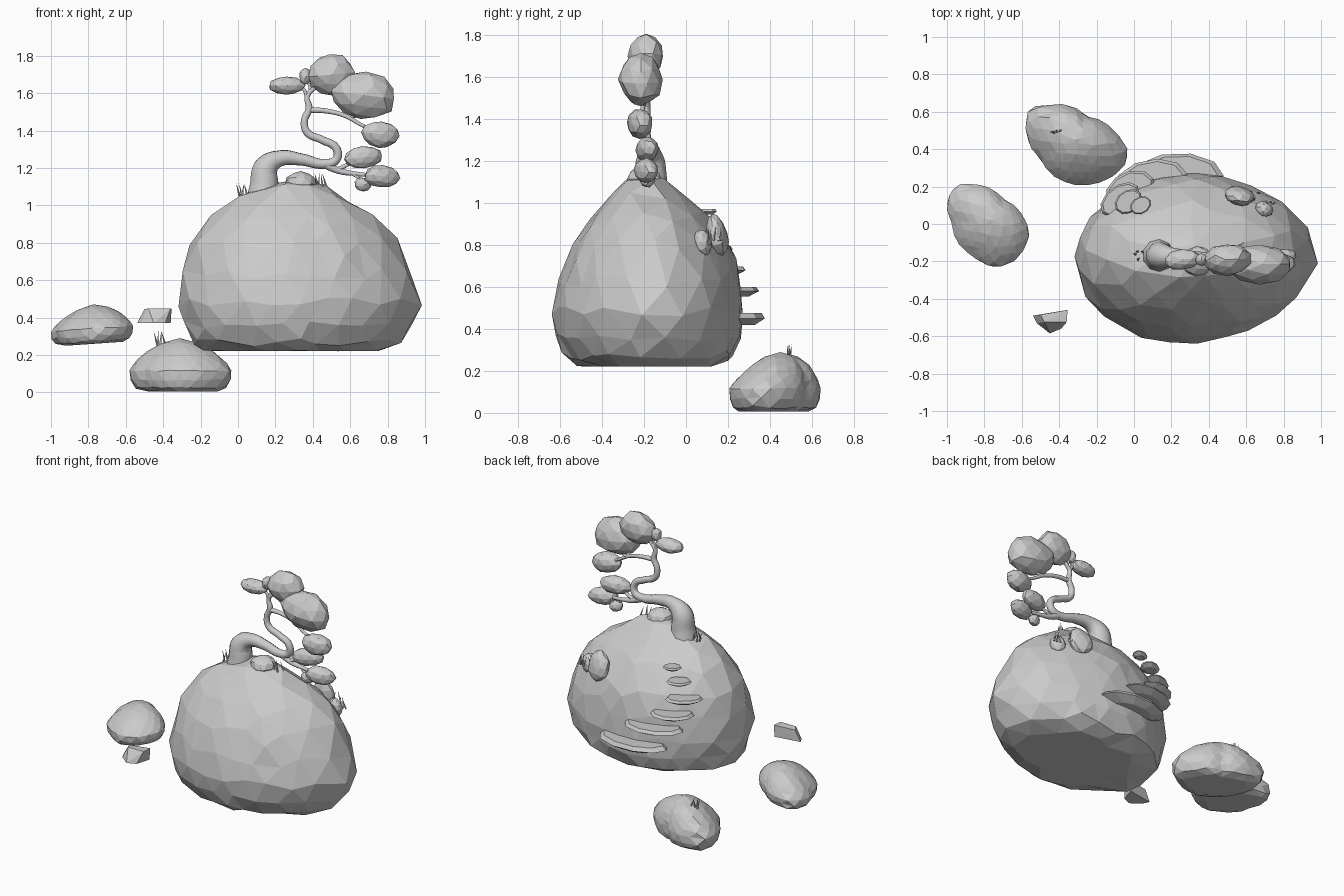
import bpy, bmesh, math, random
from mathutils import Vector, Matrix, Euler

if "Cube" in bpy.data.objects:
    bpy.data.objects.remove(bpy.data.objects["Cube"])

random.seed(4)
grey = bpy.data.materials.new("stone grey")
grey.diffuse_color = (0.6, 0.6, 0.6, 1)
grey.use_nodes = True
grey.node_tree.nodes["Principled BSDF"].inputs["Base Color"].default_value = grey.diffuse_color


def finish(name, bm, smooth=False):
    me = bpy.data.meshes.new(name)
    bmesh.ops.recalc_face_normals(bm, faces=bm.faces)
    bm.to_mesh(me)
    bm.free()
    for p in me.polygons:
        p.use_smooth = smooth
    me.materials.append(grey)
    ob = bpy.data.objects.new(name, me)
    bpy.context.collection.objects.link(ob)
    return ob


def lerp_table(rows, t):
    for a, b in zip(rows, rows[1:]):
        if t <= b[0]:
            k = max(0, (t - a[0]) / (b[0] - a[0]))
            return [u + (v - u) * k for u, v in zip(a[1:], b[1:])]
    return list(rows[-1][1:])


def boulder(name, centre, outline, levels, subdiv, jitter, tilt=0):
    """Icosphere reshaped to a plan outline and height levels (t, z, sx, sy, dx, dy)."""
    cx, cy = centre
    polar = sorted((math.atan2(y - cy, x - cx), math.hypot(x - cx, y - cy)) for x, y in outline)
    polar = [(polar[-1][0] - math.tau, polar[-1][1])] + polar + [(polar[0][0] + math.tau, polar[0][1])]
    bm = bmesh.new()
    bmesh.ops.create_icosphere(bm, subdivisions=subdiv, radius=1)
    bmesh.ops.rotate(bm, verts=bm.verts, matrix=Matrix.Rotation(0.3, 3, 'Z'))
    for v in bm.verts:
        j = Vector([random.uniform(-jitter, jitter) for _ in range(3)])
        d = (v.co + j).normalized() if abs(v.co.z) < 0.99 else v.co
        z, sx, sy, dx, dy = lerp_table(levels, d.z)
        a = math.atan2(d.y, d.x)
        r = lerp_table(polar, a)[0] * 1.01
        x = cx + dx + r * math.cos(a) * sx
        y = cy + dy + r * math.sin(a) * sy
        v.co = (x, y, z + tilt * (x - cx))
    return finish(name, bm)


def blob(name, loc, size, rot=(0, 0, 0), subdiv=2, jitter=0.06):
    bm = bmesh.new()
    bmesh.ops.create_icosphere(bm, subdivisions=subdiv, radius=1)
    for v in bm.verts:
        v.co *= 1 + random.uniform(-jitter, jitter)
    m = Matrix.Translation(loc) @ Euler(rot).to_matrix().to_4x4() @ Matrix.Diagonal((*size, 1))
    bm.transform(m)
    return finish(name, bm)


def branch(name, pts):
    """Smooth tapering tube through (x, y, z, radius) points."""
    cu = bpy.data.curves.new(name, 'CURVE')
    cu.dimensions = '3D'
    cu.bevel_depth = 1
    cu.bevel_resolution = 3
    cu.resolution_u = 6
    cu.use_fill_caps = True
    sp = cu.splines.new('BEZIER')
    sp.bezier_points.add(len(pts) - 1)
    for bp, p in zip(sp.bezier_points, pts):
        bp.co = p[:3]
        bp.radius = p[3]
        bp.handle_left_type = bp.handle_right_type = 'AUTO'
    tmp = bpy.data.objects.new(name + "_path", cu)
    bpy.context.collection.objects.link(tmp)
    bpy.context.view_layer.update()
    me = bpy.data.meshes.new_from_object(tmp.evaluated_get(bpy.context.evaluated_depsgraph_get()))
    bpy.data.objects.remove(tmp)
    bm = bmesh.new()
    bm.from_mesh(me)
    return finish(name, bm, True)


# Big floating boulder
boulder("main_boulder", (0.335, -0.185),
        [(0.99, -.19), (.9, .03), (.75, .14), (.55, .22), (.3, .265), (.05, .22), (-.15, .1),
         (-.28, -.02), (-.32, -.2), (-.27, -.37), (-.15, -.5), (0, -.59), (.2, -.63),
         (.45, -.61), (.7, -.52), (.88, -.38)],
        [(-1, .225, 0, 0, 0, 0), (-.65, .22, .79, .75, -.02, .01), (-.4, .3, .91, .95, -.01, .01),
         (0, .48, 1, 1, 0, 0), (.4, .72, .925, .915, -.02, .015), (.65, .9, .77, .7, -.035, .02),
         (.9, 1.05, .45, .36, -.05, 0), (.97, 1.115, .25, .22, -.035, 0), (1, 1.135, 0, 0, -.03, 0)],
        3, 0.05)


# Two smaller boulders sharing one height profile
def stone_levels(z, h, dy, dx):
    prof = [(-1, .02, 0, 0, 0), (-.65, .02, .8, .82, 0), (-.4, .14, .97, .97, 0), (0, .4, 1, 1, 0),
            (.4, .6, .85, .85, .4), (.7, .78, .62, .64, .8), (.9, .93, .32, .36, 1), (1, 1, 0, 0, 1)]
    return [(t, z + f * h, sx, sy, dx * k, dy * k) for t, f, sx, sy, k in prof]


boulder("low_stone", (-.31, .41),
        [(-.58, .55), (-.55, .63), (-.48, .63), (-.25, .57), (-.1, .49), (-.03, .38), (-.06, .3),
         (-.15, .24), (-.3, .21), (-.4, .24), (-.5, .35)],
        stone_levels(0, .29, .04, 0), 3, 0.03)
boulder("left_stone", (-.78, 0),
        [(-1, .12), (-.95, .21), (-.87, .21), (-.7, .13), (-.6, .05), (-.56, -.05), (-.63, -.19),
         (-.75, -.23), (-.86, -.17), (-.97, 0)],
        stone_levels(.255, .215, .02, .01), 3, 0.03, 0.07)

# Small floating chip
bm = bmesh.new()
for p in [(-.54, -.49, .37), (-.52, -.53, .37), (-.45, -.585, .37), (-.39, -.56, .37), (-.36, -.46, .37),
          (-.5, -.485, .445), (-.48, -.525, .45), (-.36, -.525, .45), (-.355, -.46, .45)]:
    bm.verts.new(p)
bmesh.ops.convex_hull(bm, input=bm.verts)
finish("floating_chip", bm)

# Stair slabs curving up the back: x, y, z, half length, half depth, turn, half thickness
steps = [(.23, .25, .45, .25, .13, .03, .032), (.09, .225, .58, .2, .12, .2, .025),
         (-.02, .18, .68, .14, .1, .45, .022), (-.075, .13, .78, .12, .075, .65, .02),
         (-.03, .12, .885, .08, .06, .6, .016), (.035, .1, .96, .06, .045, .5, .014)]
for i, (x, y, z, a, b, turn, th) in enumerate(steps):
    bm = bmesh.new()
    n = 10
    rings = []
    for s, h in ((.6, -th), (1, 0), (.88, th * .8)):
        rings.append([bm.verts.new((a * s * math.cos(k * math.tau / n),
                                    b * s * math.sin(k * math.tau / n), h)) for k in range(n)])
    for lo, hi in zip(rings, rings[1:]):
        for k in range(n):
            bm.faces.new((lo[k], lo[(k + 1) % n], hi[(k + 1) % n], hi[k]))
    bm.faces.new(rings[0])
    bm.faces.new(rings[-1])
    bm.transform(Matrix.Translation((x, y, z)) @ Matrix.Rotation(turn, 4, 'Z'))
    finish(f"stair_slab_{i + 1}", bm)

# Pebbles on the boulder
blob("top_pebble", (.335, -.2, 1.115), (.085, .08, .065))
blob("back_pebble", (.565, .15, .85), (.085, .045, .1), (.25, 0, -.2))
blob("back_pebble_small", (.695, .08, .81), (.05, .04, .065), (.2, 0, -.4))

# Tree trunk and branches
branch("trunk", [(.135, -.17, 1.03, .095), (.14, -.17, 1.11, .08), (.15, -.17, 1.2, .07),
                 (.22, -.175, 1.25, .045), (.34, -.18, 1.245, .033), (.46, -.185, 1.222, .027),
                 (.525, -.185, 1.245, .024), (.525, -.19, 1.305, .023), (.45, -.19, 1.35, .022),
                 (.37, -.19, 1.39, .021), (.355, -.19, 1.45, .02), (.38, -.19, 1.52, .019),
                 (.37, -.19, 1.58, .014), (.41, -.19, 1.63, .012), (.46, -.19, 1.67, .01)])
branch("branch_right", [(.38, -.19, 1.51, .016), (.47, -.19, 1.505, .014), (.57, -.2, 1.48, .012),
                        (.66, -.21, 1.43, .01), (.72, -.21, 1.4, .008)])
branch("branch_inner", [(.6, -.2, 1.47, .01), (.65, -.21, 1.49, .009), (.67, -.21, 1.54, .008)])
branch("branch_left", [(.37, -.19, 1.56, .012), (.35, -.19, 1.62, .009), (.28, -.19, 1.64, .007)])
branch("branch_twig", [(.375, -.19, 1.58, .01), (.385, -.19, 1.63, .008), (.36, -.19, 1.68, .007)])
branch("branch_low", [(.46, -.185, 1.222, .024), (.54, -.185, 1.185, .018), (.62, -.185, 1.17, .013),
                      (.73, -.19, 1.16, .009)])
branch("branch_low_up", [(.53, -.185, 1.19, .014), (.59, -.185, 1.22, .01), (.65, -.185, 1.25, .008)])
branch("branch_low_down", [(.6, -.185, 1.175, .01), (.64, -.19, 1.15, .008), (.67, -.19, 1.12, .007)])

# Leaf clumps: centre, half sizes, tilt in the front view
clumps = [((.67, -.215, 1.59), (.18, .105, .125), .12), ((.5, -.19, 1.7), (.125, .085, .108), -.1),
          ((.26, -.19, 1.64), (.1, .055, .048), 0), ((.36, -.19, 1.69), (.033, .033, .045), 0),
          ((.762, -.22, 1.38), (.105, .06, .072), .1), ((.67, -.185, 1.257), (.11, .052, .06), -.1),
          ((.77, -.19, 1.155), (.102, .052, .06), .1), ((.667, -.185, 1.112), (.046, .035, .038), .3)]
for i, (loc, size, tilt) in enumerate(clumps):
    blob(f"leaf_clump_{i + 1}", loc, size, (0, tilt, .05 * i))

# Grass tufts of thin blades
for i, (x, y, z, h) in enumerate([(.02, -.165, 1.05, .07), (.44, -.19, 1.1, .075),
                                  (-.42, .49, .25, .08), (.72, .1, .8, .08), (.64, .15, .82, .07)]):
    bm = bmesh.new()
    for k in range(4):
        lean = Euler((random.uniform(-.25, .25), (k - 1.5) * .18, k))
        m = Matrix.Translation((x + (k - 1.5) * .014, y + random.uniform(-.02, .02), z + h / 2))
        bmesh.ops.create_cone(bm, cap_ends=True, segments=4, radius1=.007, radius2=0, depth=h,
                              matrix=m @ lean.to_matrix().to_4x4())
    finish(f"grass_tuft_{i + 1}", bm)
